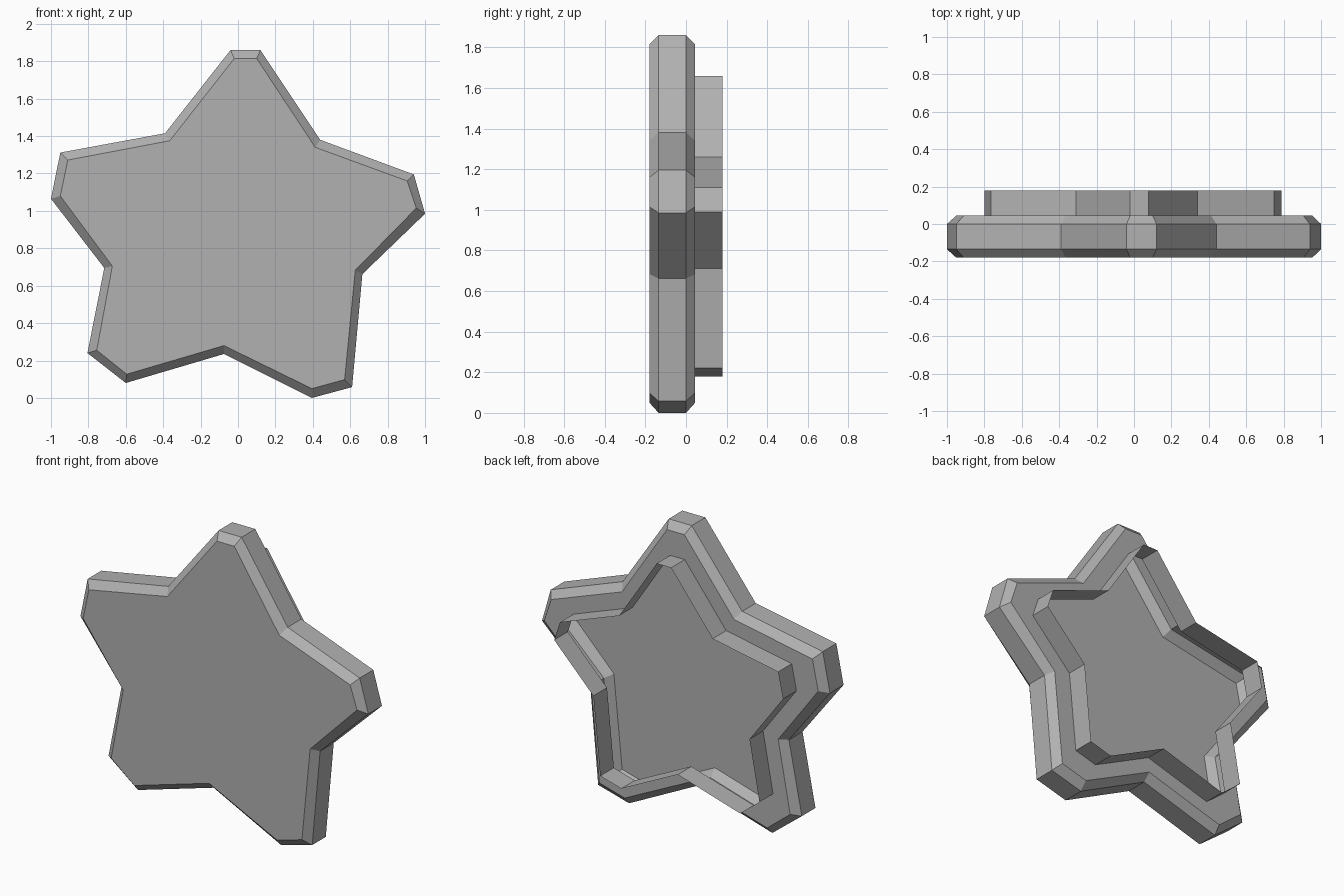
import bpy, bmesh

if "Cube" in bpy.data.objects:
    bpy.data.objects.remove(bpy.data.objects["Cube"])

# Outer star silhouette and its inset face outline, as (x, z)
OUTER = [(-.04, 1.86), (.12, 1.86), (.44, 1.38), (.94, 1.195), (1.0, .985),
         (.665, .662), (.61, .058), (.395, 0), (-.075, .235), (-.6, .08),
         (-.805, .24), (-.715, .695), (-1.0, 1.065), (-.95, 1.312), (-.39, 1.415)]
INSET = [(-.02, 1.815), (.10, 1.815), (.413, 1.34), (.905, 1.16), (.953, 1.015),
         (.627, .683), (.57, .098), (.395, .05), (-.075, .28), (-.595, .127),
         (-.755, .255), (-.672, .705), (-.95, 1.08), (-.91, 1.272), (-.365, 1.375)]
# Smaller star that stands on the back
RIM = [(.835 * x - .006, .838 * z + .138) for x, z in INSET]

grey = bpy.data.materials.new("grey")
grey.diffuse_color = (.44, .44, .44, 1)
grey.use_nodes = True
grey.node_tree.nodes["Principled BSDF"].inputs["Base Color"].default_value = grey.diffuse_color


def loft(name, sections):
    """Join outlines at successive y depths; close the first, leave the last open."""
    bm = bmesh.new()
    rings = [[bm.verts.new((x, y, z)) for x, z in pts] for pts, y in sections]
    n = len(rings[0])
    bm.faces.new(rings[0])
    for a, b in zip(rings, rings[1:]):
        for i in range(n):
            j = (i + 1) % n
            bm.faces.new((a[j], a[i], b[i], b[j]))
    bmesh.ops.recalc_face_normals(bm, faces=bm.faces)
    mesh = bpy.data.meshes.new(name)
    bm.to_mesh(mesh)
    bm.free()
    mesh.materials.append(grey)
    obj = bpy.data.objects.new(name, mesh)
    bpy.context.collection.objects.link(obj)
    return obj


# Hollow star: front face, chamfer, side, back chamfer, back ledge, open wall
loft("star_shell", [(INSET, -.18), (OUTER, -.135), (OUTER, 0),
                    (INSET, .045), (RIM, .045), (RIM, .18)])
